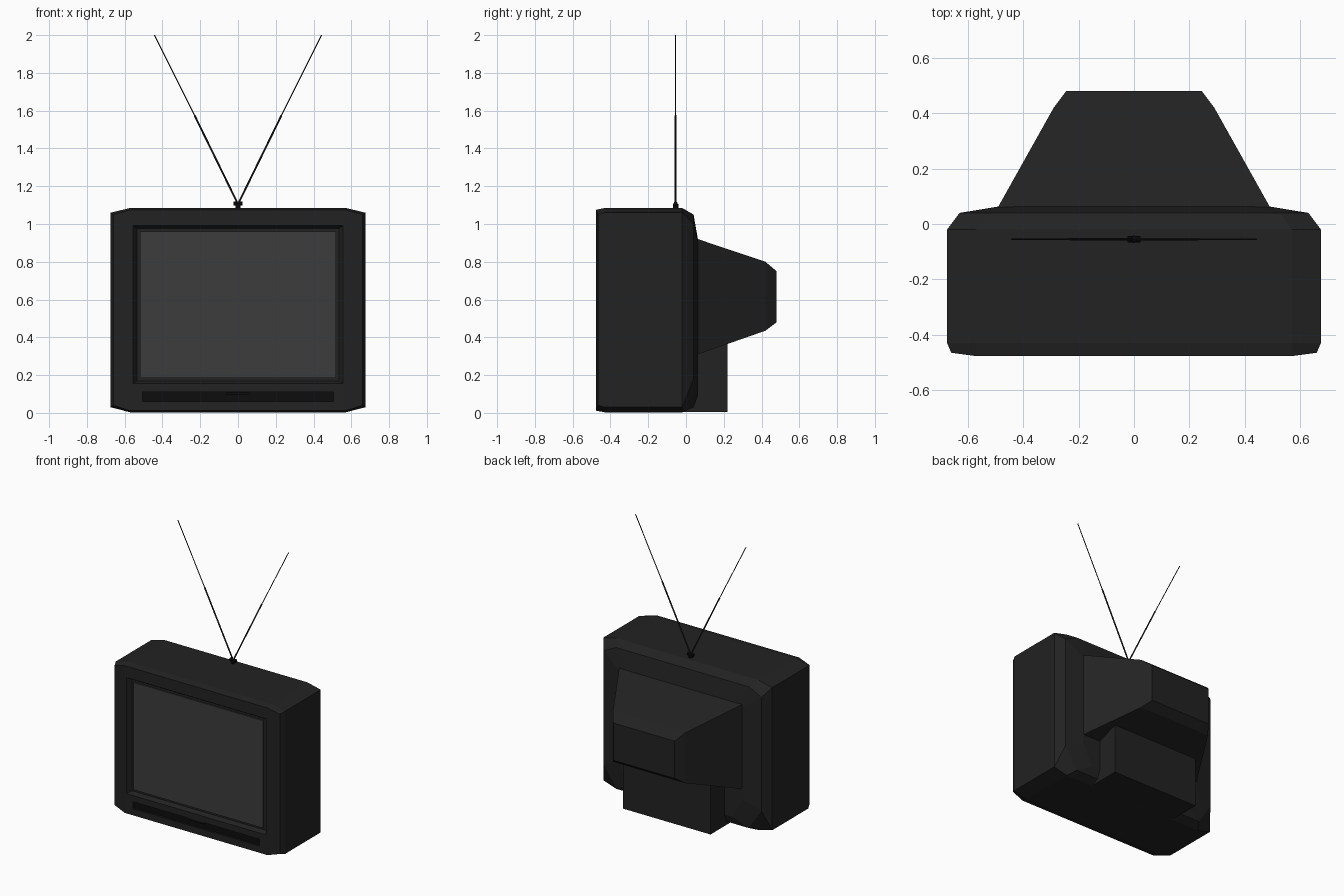
import bpy, bmesh
from mathutils import Vector

if "Cube" in bpy.data.objects:
    bpy.data.objects.remove(bpy.data.objects["Cube"])


def material(name, v):
    m = bpy.data.materials.new(name)
    m.diffuse_color = (v, v, v, 1)
    m.use_nodes = True
    m.node_tree.nodes["Principled BSDF"].inputs["Base Color"].default_value = m.diffuse_color
    return m


CASE = material("case_black", 0.016)
GLASS = material("screen_grey", 0.045)
DARK = material("slot_black", 0.004)


def finish(name, bm, mat):
    bmesh.ops.recalc_face_normals(bm, faces=bm.faces)
    me = bpy.data.meshes.new(name)
    bm.to_mesh(me)
    bm.free()
    ob = bpy.data.objects.new(name, me)
    bpy.context.collection.objects.link(ob)
    me.materials.append(mat)
    return ob


def loft(name, rings, mat, caps=None):
    """Skin equal-length rings of points and close both ends."""
    bm = bmesh.new()
    vs = [[bm.verts.new(p) for p in r] for r in rings]
    n = len(rings[0])
    for a, b in zip(vs, vs[1:]):
        for i in range(n):
            j = (i + 1) % n
            bm.faces.new((a[i], a[j], b[j], b[i]))
    for end in (vs[0], vs[-1]):
        for c in caps or [range(n)]:
            bm.faces.new([end[i] for i in c])
    return finish(name, bm, mat)


def octagon(ym, ys, wi, wo, z0, z0c, z1c, z1):
    return [(-wi, ym, z1), (wi, ym, z1), (wo, ys, z1c), (wo, ys, z0c),
            (wi, ym, z0), (-wi, ym, z0), (-wo, ys, z0c), (-wo, ys, z1c)]


def rect(y, w, z0, z1):
    return [(-w, y, z0), (w, y, z0), (w, y, z1), (-w, y, z1)]


def rod(name, a, b, r, sides=8, mat=CASE):
    a, b = Vector(a), Vector(b)
    d = b - a
    bm = bmesh.new()
    bmesh.ops.create_cone(bm, cap_ends=True, segments=sides,
                          radius1=r, radius2=r, depth=d.length)
    rot = Vector((0, 0, 1)).rotation_difference(d.normalized())
    bmesh.ops.rotate(bm, verts=bm.verts, matrix=rot.to_matrix())
    bmesh.ops.translate(bm, verts=bm.verts, vec=(a + b) / 2)
    return finish(name, bm, mat)


# Cabinet shell with chamfered corners and a rounded back
cabinet = loft("cabinet", [
    octagon(-.477, -.465, .57, .66, .012, .04, 1.05, 1.075),
    octagon(-.43, -.43, .57, .675, .003, .03, 1.06, 1.085),
    octagon(-.02, -.02, .57, .675, .003, .03, 1.06, 1.085),
    octagon(.04, .04, .53, .63, .03, .18, 1.0, 1.05),
    octagon(.063, .063, .42, .49, .09, .24, .90, .92),
], CASE, caps=[(0, 1, 4, 5), (1, 2, 3, 4), (0, 5, 6, 7)])

# Sunken screen surround and control slot cut into the front
cutters = [
    loft("screen_cutter", [rect(-.50, .575, .14, 1.01), rect(-.477, .557, .155, .993),
                           rect(-.447, .535, .17, .975)], CASE),
    loft("slot_cutter", [rect(-.50, .505, .06, .11), rect(-.46, .505, .06, .11)], CASE),
]
for c in cutters:
    c.hide_render = True
    c.hide_viewport = True
    mod = cabinet.modifiers.new(c.name, 'BOOLEAN')
    mod.object = c
    mod.operation = 'DIFFERENCE'
    mod.solver = 'EXACT'

# Screen glass and dark control strip
loft("screen", [rect(-.455, .518, .185, .96), rect(-.43, .518, .185, .96)], GLASS)
loft("control_strip", [rect(-.464, .505, .06, .11), rect(-.45, .505, .06, .11)], DARK)
loft("control_button", [rect(-.472, .06, .095, .108), rect(-.46, .06, .095, .108)], DARK)

# Tapered tube housing and the box beneath it
loft("tube_housing", [rect(.04, .50, .305, .926), rect(.063, .49, .31, .92),
                      rect(.42, .29, .435, .80), rect(.48, .245, .48, .75)], CASE)
loft("rear_box", [rect(-.05, .35, .004, .45), rect(.22, .35, .004, .37)], CASE)

# Antenna base and two telescopic rods
Y = -.055
rod("antenna_stem", (0, Y, 1.08), (0, Y, 1.105), .014, mat=DARK)
rod("antenna_pivot", (-.024, Y, 1.108), (.024, Y, 1.108), .011, mat=DARK)
for side, s in (("left", -1), ("right", 1)):
    rod(f"antenna_{side}_lower", (0, Y, 1.105), (s * .23, Y, 1.575), .005)
    rod(f"antenna_{side}_upper", (s * .23, Y, 1.575), (s * .442, Y, 2.0), .003)
